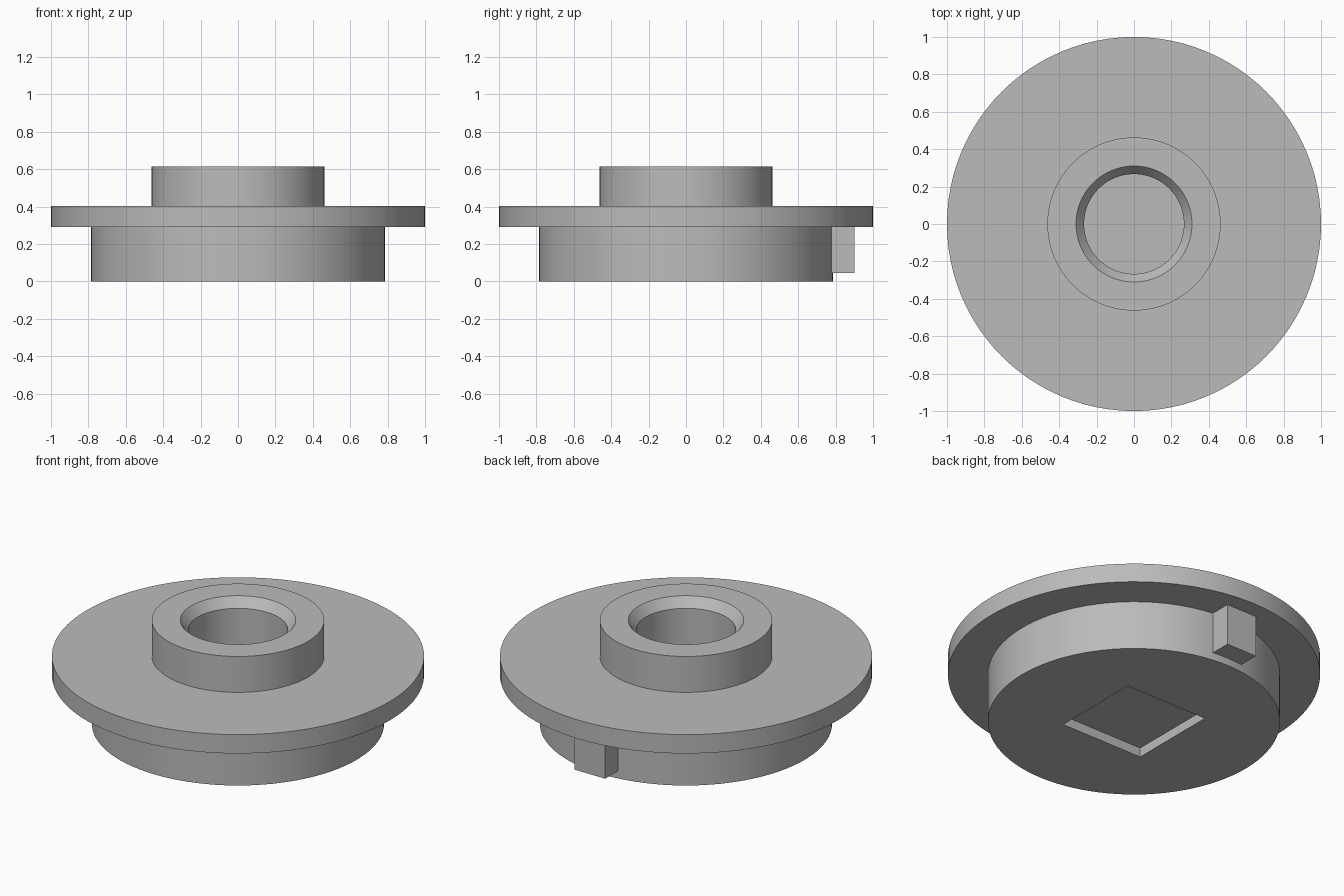
import bpy
import bmesh
import math
from mathutils import Matrix, Vector

cube = bpy.data.objects.get("Cube")
if cube:
    bpy.data.objects.remove(cube, do_unlink=True)

# One plain grey for everything
grey = bpy.data.materials.new("plain grey")
grey.use_nodes = True
colour = (0.5, 0.5, 0.5, 1)
grey.diffuse_color = colour
grey.node_tree.nodes["Principled BSDF"].inputs["Base Color"].default_value = colour


def add_object(name, bm):
    mesh = bpy.data.meshes.new(name)
    bmesh.ops.recalc_face_normals(bm, faces=bm.faces)
    bm.to_mesh(mesh)
    bm.free()
    mesh.materials.append(grey)
    obj = bpy.data.objects.new(name, mesh)
    bpy.context.collection.objects.link(obj)
    return obj


def lathe(name, profile, steps=96):
    bm = bmesh.new()
    verts = [bm.verts.new((r, 0, z)) for r, z in profile]
    edges = [bm.edges.new(pair) for pair in zip(verts, verts[1:])]
    bmesh.ops.spin(bm, geom=verts + edges, cent=(0, 0, 0), axis=(0, 0, 1),
                   angle=math.tau, steps=steps, use_duplicate=False)
    bmesh.ops.remove_doubles(bm, verts=bm.verts, dist=0.0001)
    return add_object(name, bm)


def box(name, low, high):
    low, high = Vector(low), Vector(high)
    bm = bmesh.new()
    matrix = Matrix.Translation((low + high) / 2) @ Matrix.Diagonal((*(high - low), 1))
    bmesh.ops.create_cube(bm, size=1, matrix=matrix)
    return add_object(name, bm)


# Round cap: plug, wide flange, boss and chamfered blind bore
cap = lathe("cap_body", [
    (0, 0), (0.785, 0), (0.785, 0.29),
    (1, 0.29), (1, 0.402), (0.463, 0.402),
    (0.463, 0.615), (0.31, 0.615),
    (0.267, 0.56), (0.267, 0.2), (0, 0.2),
])

# Square recess in the underside
half = 0.27
cutter = box("recess_cutter", (-half, -half, -0.1), (half, half, 0.055))
cutter.hide_render = True
cutter.hide_viewport = True
cut = cap.modifiers.new("square_recess", "BOOLEAN")
cut.operation = "DIFFERENCE"
cut.solver = "EXACT"
cut.object = cutter

# Apply the cut, then drop the cutter
bpy.context.view_layer.update()
evaluated = cap.evaluated_get(bpy.context.evaluated_depsgraph_get())
cap.data = bpy.data.meshes.new_from_object(evaluated)
cap.modifiers.clear()
bpy.data.objects.remove(cutter, do_unlink=True)

# Locating tab at the back of the plug
box("locating_tab", (-0.1, 0.7, 0.045), (0.1, 0.9, 0.295))

bpy.ops.object.select_all(action="DESELECT")
cap.select_set(True)
bpy.context.view_layer.objects.active = cap
bpy.ops.object.shade_smooth_by_angle(angle=math.radians(30))
